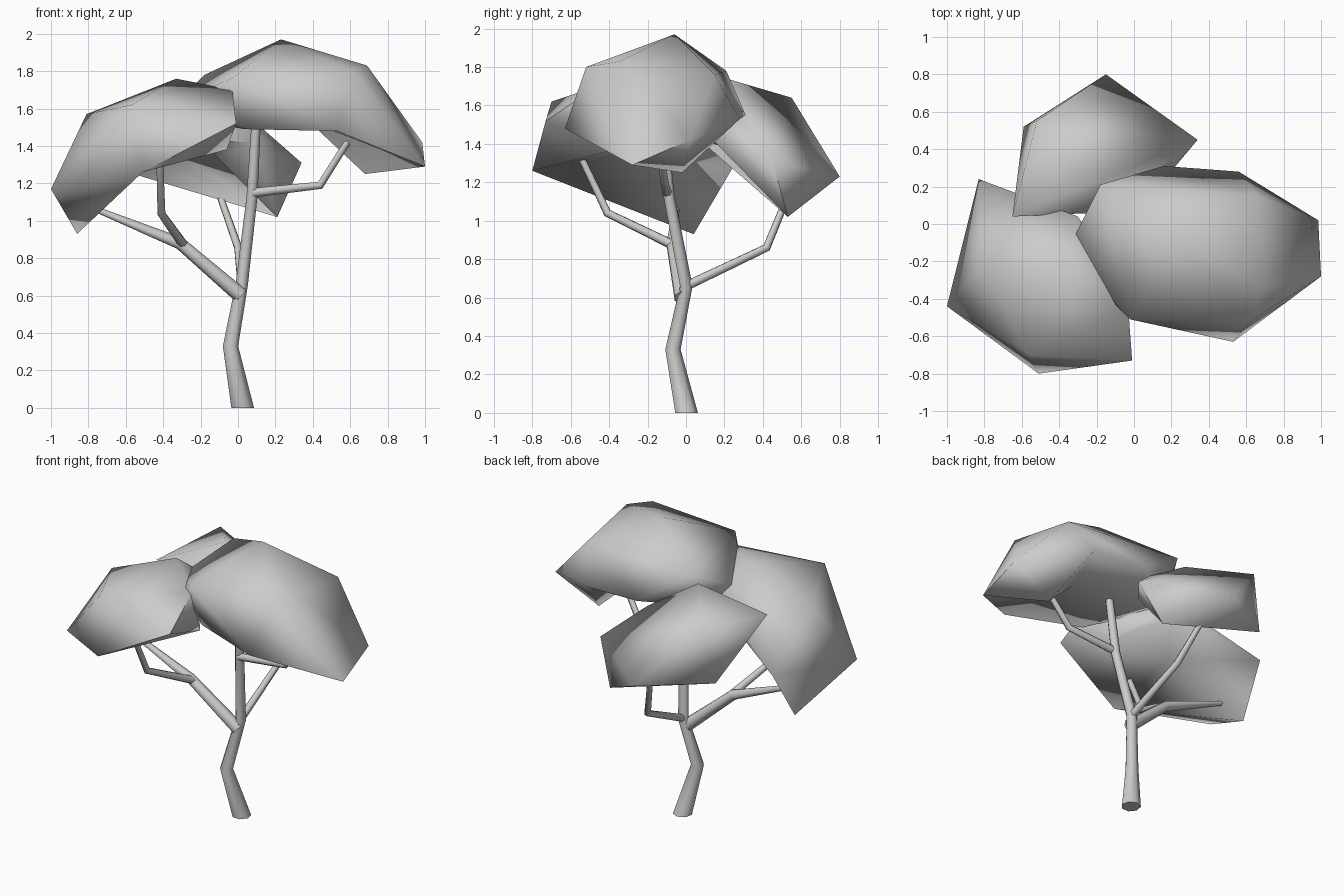
import bpy, bmesh, math
from mathutils import Vector

if "Cube" in bpy.data.objects:
    bpy.data.objects.remove(bpy.data.objects["Cube"])


def finish(name, bm, angle):
    bmesh.ops.recalc_face_normals(bm, faces=bm.faces[:])
    me = bpy.data.meshes.new(name)
    bm.to_mesh(me)
    bm.free()
    for p in me.polygons:
        p.use_smooth = True
    me.set_sharp_from_angle(angle=math.radians(angle))
    ob = bpy.data.objects.new(name, me)
    bpy.context.collection.objects.link(ob)
    return ob


def limb(name, path, radii, start=None, sides=7):
    """Tapered tube through a few points."""
    pts = [Vector(p) for p in path]
    bm = bmesh.new()
    rings = []
    for i, p in enumerate(pts):
        a, b = pts[max(i - 1, 0)], pts[min(i + 1, len(pts) - 1)]
        t = (b - a).normalized()
        if 0 < i < len(pts) - 1:
            t = ((p - a).normalized() + (b - p).normalized()).normalized()
        if i == 0 and start:
            t = Vector(start)
        u = Vector((0, 1, 0)) if abs(t.y) < 0.8 else Vector((1, 0, 0))
        if i:
            u = side
        side = (u - t * u.dot(t)).normalized()
        w = t.cross(side)
        rings.append([bm.verts.new(p + radii[i] * (side * math.cos(k * math.tau / sides)
                      + w * math.sin(k * math.tau / sides))) for k in range(sides)])
    for r, s in zip(rings, rings[1:]):
        for k in range(sides):
            bm.faces.new((r[k], r[(k + 1) % sides], s[(k + 1) % sides], s[k]))
    bm.faces.new(rings[0])
    bm.faces.new(rings[-1])
    return finish(name, bm, 70)


def canopy(name, crown, rim, hollow):
    """Faceted leaf clump: hull of crown and rim, underside pushed in to one point."""
    bm = bmesh.new()
    for p in crown:
        bm.verts.new(p)
    low = {bm.verts.new(p) for p in rim}
    bmesh.ops.convex_hull(bm, input=bm.verts[:])
    loose = [v for v in bm.verts if not v.link_faces]
    low -= set(loose)
    bmesh.ops.delete(bm, geom=loose, context='VERTS')
    bmesh.ops.recalc_face_normals(bm, faces=bm.faces[:])
    under = [f for f in bm.faces if f.normal.z < -0.05 and all(v in low for v in f.verts)]
    bmesh.ops.delete(bm, geom=under, context='FACES')
    edges = [e for e in bm.edges if e.is_boundary]
    c = bm.verts.new(hollow)
    for e in edges:
        bm.faces.new((e.verts[0], e.verts[1], c))
    return finish(name, bm, 85)


# Trunk and branches
limb("trunk", [(0.025, 0, 0), (-0.04, -0.07, 0.33), (0.02, 0, 0.66), (0.075, -0.09, 1.13), (0.1, -0.13, 1.58)],
     [0.062, 0.042, 0.034, 0.03, 0.025], start=(0, 0, 1))
limb("left_branch", [(0.015, -0.02, 0.6), (-0.31, -0.07, 0.88), (-0.78, -0.05, 1.07)], [0.043, 0.034, 0.015])
limb("left_front_branch", [(-0.29, -0.06, 0.87), (-0.41, -0.41, 1.04), (-0.42, -0.57, 1.38)], [0.026, 0.022, 0.018])
limb("back_branch", [(0.02, 0, 0.66), (0.0, 0.42, 0.86), (-0.12, 0.56, 1.2)], [0.025, 0.022, 0.018])
limb("right_branch", [(0.08, -0.1, 1.15), (0.44, -0.11, 1.19), (0.61, -0.15, 1.46)], [0.026, 0.022, 0.018])

# Leaf clumps, each drooping away from the trunk
canopy("right_canopy",
       [(0.23, -0.06, 1.97), (0.69, -0.34, 1.83), (0.66, 0.15, 1.76), (-0.18, 0.21, 1.78),
        (-0.02, -0.51, 1.77), (0.62, -0.52, 1.8), (0.985, 0.02, 1.42), (-0.34, -0.11, 1.62),
        (-0.18, -0.35, 1.64)],
       [(1.0, -0.28, 1.29), (0.68, -0.02, 1.25), (0.53, -0.63, 1.48), (0.56, 0.28, 1.53),
        (0.16, 0.31, 1.55), (-0.15, 0.1, 1.52), (0.04, -0.45, 1.49)],
       (0.38, -0.15, 1.53))
canopy("left_canopy",
       [(-0.33, -0.2, 1.76), (-0.03, -0.46, 1.70), (-0.57, -0.7, 1.62), (-0.81, -0.22, 1.57),
        (-0.01, -0.73, 1.52), (-1.0, -0.44, 1.17), (-0.3, 0.04, 1.58)],
       [(-0.83, 0.24, 1.27), (-0.86, 0.04, 0.93), (-0.51, -0.8, 1.26), (-0.06, -0.33, 1.38),
        (-0.3, 0.02, 1.48)],
       (-0.48, -0.25, 1.36))
canopy("back_canopy",
       [(-0.24, 0.21, 1.74), (-0.52, 0.55, 1.64), (-0.65, 0.04, 1.57), (0.1, 0.28, 1.52),
        (-0.15, 0.8, 1.23), (0.34, 0.45, 1.31)],
       [(0.21, 0.53, 1.02), (-0.59, 0.52, 1.26), (-0.2, 0.06, 1.43), (0.08, 0.14, 1.42)],
       (-0.14, 0.38, 1.32))
